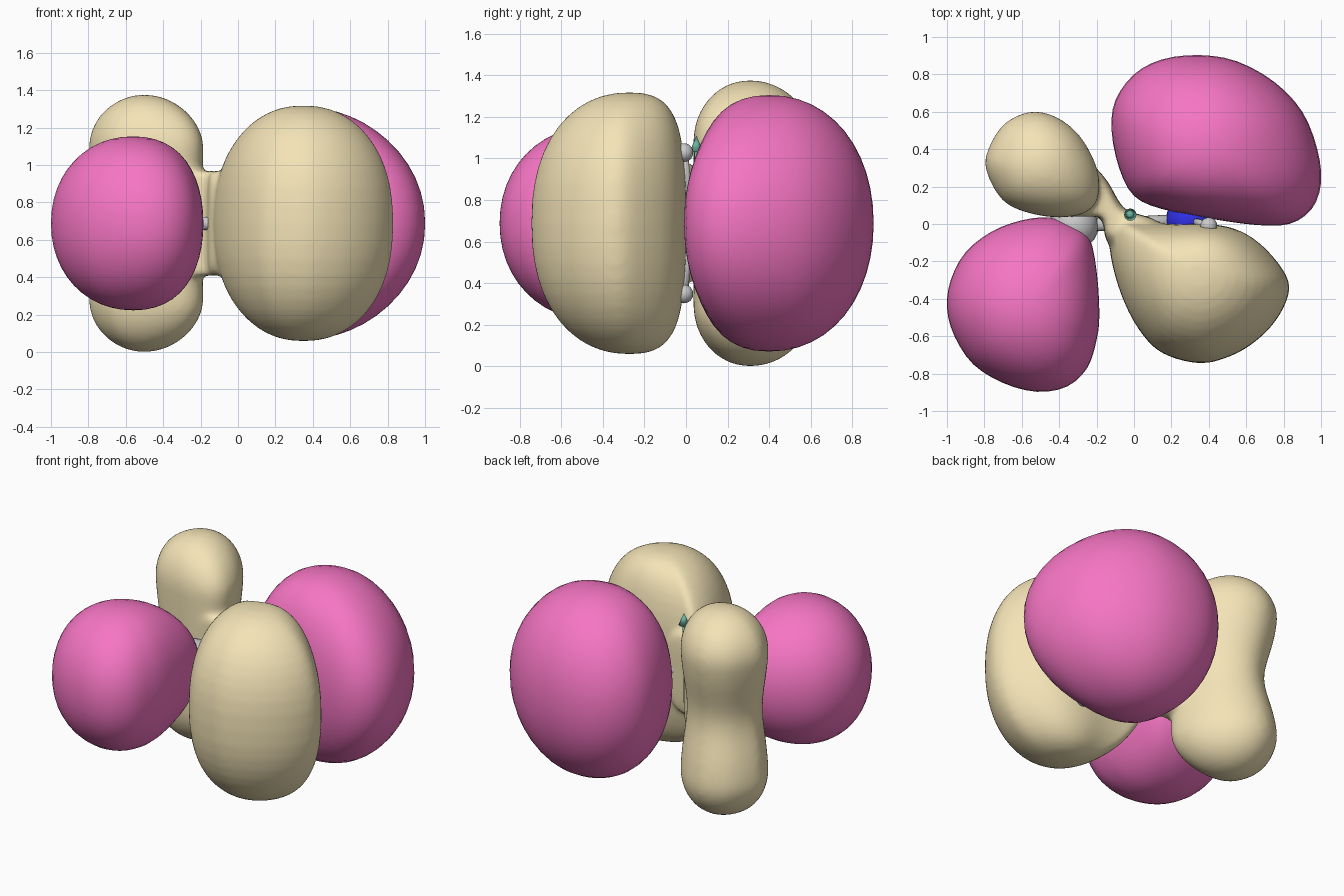
import bpy, bmesh, math
from mathutils import Vector

if "Cube" in bpy.data.objects:
    bpy.data.objects.remove(bpy.data.objects["Cube"])

MID = 0.688  # height of the horizontal mirror plane


def material(name, rgb):
    m = bpy.data.materials.new(name)
    m.diffuse_color = (*rgb, 1)
    m.use_nodes = True
    m.node_tree.nodes["Principled BSDF"].inputs["Base Color"].default_value = m.diffuse_color
    return m


PINK = material("pink", (0.92, 0.18, 0.55))
TAN = material("tan", (0.9, 0.77, 0.47))
BLUE = material("blue", (0.03, 0.03, 0.8))
TEAL = material("teal", (0.15, 0.45, 0.35))


def smooth_outline(pts, sub=3):
    """Closed Catmull-Rom curve through the outline points."""
    pts = [Vector(p) for p in pts]
    n, out = len(pts), []
    for i in range(n):
        a, b, c, d = (pts[(i + k) % n] for k in (-1, 0, 1, 2))
        for j in range(sub):
            t = j / sub
            out.append(0.5 * (2 * b + (c - a) * t + (2 * a - 5 * b + 4 * c - d) * t * t
                              + (3 * b - a - 3 * c + d) * t ** 3))
    return out


def add_lobe(bm, outline, centre, half, power=2.0, flat=0.0, waist=0.0, pinch=(0, 0),
             rows=24, rounding=1.0):
    """Plan outline swept up and down as a rounded blob, turning rounder towards the
    poles; flat is the straight middle fraction, waist narrows it towards pinch."""
    ring, c, pinch = smooth_outline(outline), Vector(centre), Vector(pinch)
    mean = sum((p - c).length for p in ring) / len(ring)
    # (scale, height) pairs from the middle up, then mirrored
    steps = [(1.0, flat * k / 8) for k in range(8)] if flat else []
    for r in range(rows // 2):
        a = math.pi * r / rows
        steps.append((math.cos(a) ** (2 / power),
                      flat + (1 - flat) * math.sin(a) ** (2 / power)))
    steps = [(s, -u) for s, u in reversed(steps[1:])] + steps
    loops = []
    for s, u in steps:
        w = 1 - waist * math.exp(-(u / 0.38) ** 2)
        mix = (1 - s) * rounding
        loop = []
        for p in ring:
            d = p - c
            d = d.lerp(d.normalized() * mean, mix) * s
            q = pinch + (c + d - pinch) * w
            loop.append(bm.verts.new((q.x, q.y, MID + half * u)))
        loops.append(loop)
    n = len(ring)
    low = bm.verts.new((c.x, c.y, MID - half))
    top = bm.verts.new((c.x, c.y, MID + half))
    for i in range(n):
        j = (i + 1) % n
        bm.faces.new((low, loops[0][j], loops[0][i]))
        bm.faces.new((top, loops[-1][i], loops[-1][j]))
        for a, b in zip(loops, loops[1:]):
            bm.faces.new((a[i], a[j], b[j], b[i]))


def finish(bm, name, mat=None):
    bmesh.ops.recalc_face_normals(bm, faces=bm.faces)
    for f in bm.faces:
        f.smooth = True
    me = bpy.data.meshes.new(name)
    bm.to_mesh(me)
    bm.free()
    ob = bpy.data.objects.new(name, me)
    bpy.context.collection.objects.link(ob)
    if mat:
        me.materials.append(mat)
    return ob


# Pink lobes
bm = bmesh.new()
add_lobe(bm, [(-.12, .5), (-.1, .66), (0, .8), (.15, .88), (.35, .903), (.55, .87), (.75, .76),
              (.9, .6), (.98, .4), (1, .22), (.95, .08), (.83, .0), (.65, -.005), (.4, .03),
              (.15, .08), (0, .15), (-.08, .3)], (.38, .4), .617, 2.08)
finish(bm, "right_back_lobe", PINK)

bm = bmesh.new()
add_lobe(bm, [(-1, -.45), (-.98, -.3), (-.9, -.15), (-.76, -.04), (-.6, .02), (-.45, .035),
              (-.33, 0), (-.24, -.07), (-.2, -.25), (-.185, -.48), (-.2, -.62), (-.25, -.77),
              (-.36, -.87), (-.52, -.897), (-.7, -.85), (-.86, -.75), (-.96, -.6)],
         (-.56, -.45), .465, 2.08)
finish(bm, "left_front_lobe", PINK)

# Tan lobes: broad front lobe, waisted back lobe and the thin web joining them
bm = bmesh.new()
add_lobe(bm, [(-.13, -.05), (-.12, -.2), (-.06, -.4), (.03, -.57), (.15, -.69), (.35, -.745),
              (.52, -.705), (.66, -.62), (.77, -.5), (.83, -.36), (.8, -.25), (.68, -.11),
              (.55, -.03), (.4, 0), (.2, 0), (0, .02), (-.1, .03)], (.35, -.27), .63, 2.3)
add_lobe(bm, [(-.8, .3), (-.775, .43), (-.69, .55), (-.56, .607), (-.44, .59), (-.33, .52),
              (-.25, .42), (-.19, .28), (-.19, .14), (-.26, .06), (-.4, .035), (-.57, .06),
              (-.71, .13)], (-.5, .31), .688, 2.0, .57, .15, (-.35, .06))
add_lobe(bm, [(-.4, .06), (-.2, .04), (-.165, 0), (-.14, -.1), (0, -.15), (.12, -.05), (.12, .02),
              (-.03, .07), (-.08, .12), (-.15, .24), (-.25, .33), (-.38, .3)],
         (-.13, .04), .28, 4, rows=30, rounding=0)
tan = finish(bm, "front_and_back_tan_lobes", TAN)
rm = tan.modifiers.new("blend", 'REMESH')
rm.mode = 'VOXEL'
rm.voxel_size = 0.018
rm.use_smooth_shade = True
sm = tan.modifiers.new("soften", 'SMOOTH')
sm.factor = 0.5
sm.iterations = 8


# Small atoms and bonds in the gap between the lobes
def ball(name, loc, r, mat=None):
    bm = bmesh.new()
    bmesh.ops.create_uvsphere(bm, u_segments=20, v_segments=12, radius=r)
    finish(bm, name, mat).location = loc


def rod(name, a, b, r1, r2, mat=None):
    a, b = Vector(a), Vector(b)
    bm = bmesh.new()
    bmesh.ops.create_cone(bm, cap_ends=True, segments=16, radius1=r1, radius2=r2,
                          depth=(b - a).length)
    ob = finish(bm, name, mat)
    ob.location = (a + b) / 2
    ob.rotation_mode = 'QUATERNION'
    ob.rotation_quaternion = (b - a).to_track_quat('Z', 'Y')


LEFT, RIGHT = (-.32, -.01, MID), (.3, .02, MID)
ball("left_atom", LEFT, .13)
ball("right_atom", RIGHT, .13, BLUE)
rod("main_bond", LEFT, RIGHT, .035, .035)
for side, s in (("upper", 1), ("lower", -1)):
    tip = (.4, -.01, MID + s * .34)
    ball(side + "_small_atom", tip, .045)
    rod(side + "_bond", RIGHT, tip, .02, .02)

# Upright pointer
rod("pointer_shaft", (-.02, .05, MID), (-.02, .05, 1.04), .008, .008, TEAL)
rod("pointer_tip", (-.02, .05, 1.03), (-.02, .05, 1.11), .033, 0, TEAL)
